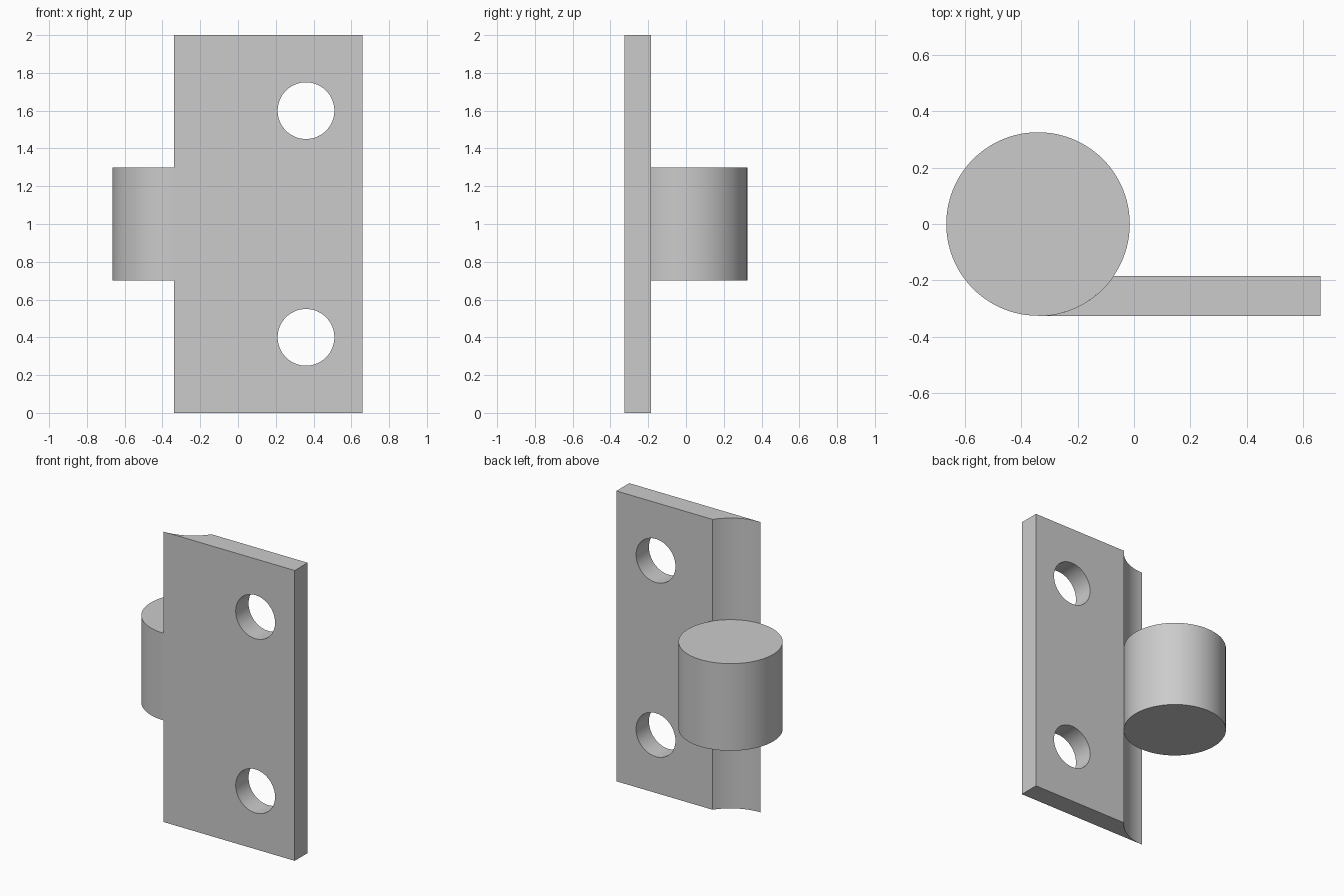
import bpy
import bmesh
import math
from mathutils import Matrix, Vector

default = bpy.data.objects.get("Cube")
if default:
    bpy.data.objects.remove(default, do_unlink=True)

RADIUS = 0.325          # knuckle radius
AXIS_X = -0.34          # knuckle axis
RIGHT_X = 0.66          # far edge of the leaf
BACK_Y = -0.185         # rear face of the leaf
HEIGHT = 2.0
SEGMENTS = 96

steel = bpy.data.materials.new("plain grey")
steel.use_nodes = True
grey = (0.6, 0.6, 0.6, 1)
steel.diffuse_color = grey
steel.node_tree.nodes["Principled BSDF"].inputs["Base Color"].default_value = grey


def make_object(name, bm):
    bmesh.ops.recalc_face_normals(bm, faces=bm.faces)
    mesh = bpy.data.meshes.new(name)
    bm.to_mesh(mesh)
    bm.free()
    obj = bpy.data.objects.new(name, mesh)
    bpy.context.collection.objects.link(obj)
    mesh.materials.append(steel)
    return obj


def cylinder(name, radius, depth, matrix):
    bm = bmesh.new()
    bmesh.ops.create_cone(bm, cap_ends=True, segments=SEGMENTS, radius1=radius,
                          radius2=radius, depth=depth, matrix=matrix)
    return make_object(name, bm)


def activate(obj):
    bpy.ops.object.select_all(action='DESELECT')
    obj.select_set(True)
    bpy.context.view_layer.objects.active = obj


# Leaf: flat plate whose inner edge is hollowed to follow the knuckle
start, end = -math.pi / 2, math.asin(BACK_Y / RADIUS)
steps = 16
angles = [start + (end - start) * i / steps for i in range(steps + 1)]
profile = [(AXIS_X + RADIUS * math.cos(a), RADIUS * math.sin(a)) for a in angles]
profile += [(RIGHT_X, BACK_Y), (RIGHT_X, -RADIUS)]
bm = bmesh.new()
base = bm.faces.new([bm.verts.new((x, y, 0)) for x, y in profile])
extruded = bmesh.ops.extrude_face_region(bm, geom=[base], use_keep_orig=True)
top = [v for v in extruded["geom"] if isinstance(v, bmesh.types.BMVert)]
bmesh.ops.translate(bm, verts=top, vec=Vector((0, 0, HEIGHT)))
leaf = make_object("hinge_leaf", bm)

# Two screw holes through the leaf
for z in (0.4, 1.6):
    place = Matrix.Translation((0.36, -0.25, z)) @ Matrix.Rotation(math.pi / 2, 4, 'X')
    cutter = cylinder("hole_cutter", 0.15, 0.5, place)
    cutter.hide_render = True
    cut = leaf.modifiers.new("screw_hole", 'BOOLEAN')
    cut.operation = 'DIFFERENCE'
    cut.solver = 'EXACT'
    cut.object = cutter
    activate(leaf)
    bpy.ops.object.modifier_apply(modifier=cut.name)
    bpy.data.objects.remove(cutter, do_unlink=True)

# Knuckle: solid barrel at mid height
knuckle = cylinder("hinge_knuckle", RADIUS, 0.6, Matrix.Translation((AXIS_X, 0, 1)))

for part in (leaf, knuckle):
    activate(part)
    bpy.ops.object.shade_smooth_by_angle(angle=math.radians(30))
